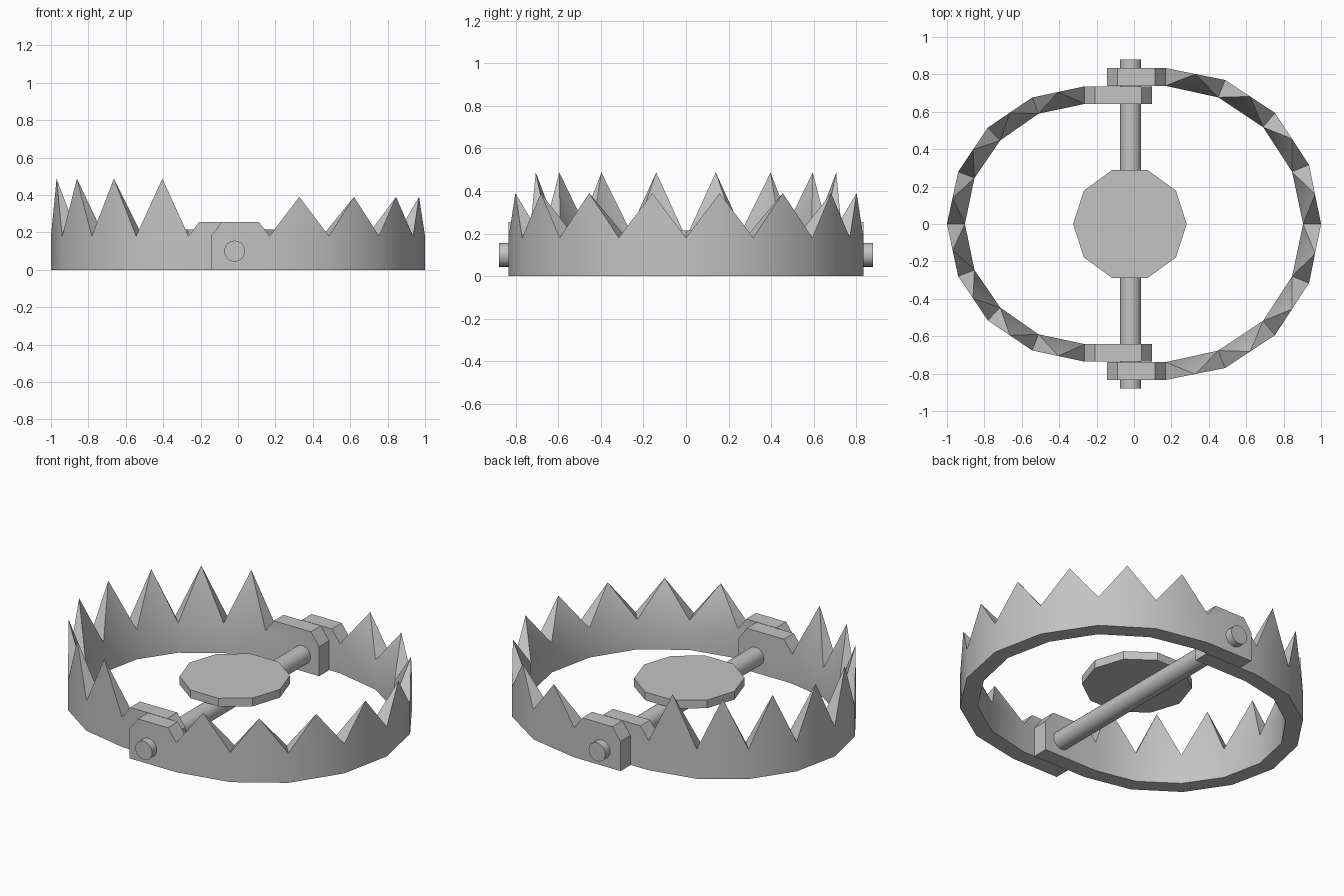
import bpy
import bmesh
from math import radians
from mathutils import Matrix

if "Cube" in bpy.data.objects:
    bpy.data.objects.remove(bpy.data.objects["Cube"], do_unlink=True)

steel = bpy.data.materials.new("grey_steel")
steel.use_nodes = True
grey = (0.55, 0.55, 0.55, 1)
steel.diffuse_color = grey
steel.node_tree.nodes["Principled BSDF"].inputs["Base Color"].default_value = grey

VALLEY, PLATE_TOP = 0.18, 0.255


def finish(name, bm, angle=30):
    bmesh.ops.remove_doubles(bm, verts=bm.verts, dist=0.0005)
    bmesh.ops.recalc_face_normals(bm, faces=bm.faces)
    mesh = bpy.data.meshes.new(name)
    bm.to_mesh(mesh)
    bm.free()
    mesh.materials.append(steel)
    obj = bpy.data.objects.new(name, mesh)
    bpy.context.collection.objects.link(obj)
    bpy.ops.object.select_all(action='DESELECT')
    obj.select_set(True)
    bpy.context.view_layer.objects.active = obj
    bpy.ops.object.shade_smooth_by_angle(angle=radians(angle))
    return obj


def make_jaw(name, outer, inner, tip_z, plate_end):
    """Toothed half ring; points run from the middle to the hinge plate."""
    bm = bmesh.new()

    def face(*pts):
        bm.faces.new([bm.verts.new(p) for p in pts])

    for s in (1, -1):
        def at(p, z):
            return (p[0], s * p[1], z)

        # Ring segments, each carrying one tooth with its tip on the outer wall
        for o0, o1, i0, i1 in zip(outer, outer[1:], inner, inner[1:]):
            tip = ((o0[0] + o1[0]) / 2, s * (o0[1] + o1[1]) / 2, tip_z)
            a, b, c, d = (at(p, VALLEY) for p in (o0, o1, i1, i0))
            face(at(o0, 0), at(o1, 0), b, tip, a)
            face(at(i0, 0), at(i1, 0), c, d)
            face(at(o0, 0), at(o1, 0), at(i1, 0), at(i0, 0))
            face(d, c, tip)
            face(a, d, tip)
            face(b, c, tip)

        # Hinge plate with chamfered upper corners
        start = outer[-1][0]
        step = 0.055 if plate_end > start else -0.055
        profile = [(start, 0), (start, VALLEY), (start + step, PLATE_TOP),
                   (plate_end - step, PLATE_TOP), (plate_end, VALLEY), (plate_end, 0)]
        yo, yi = s * outer[-1][1], s * inner[-1][1]
        face(*[(x, yo, z) for x, z in profile])
        face(*[(x, yi, z) for x, z in profile])
        for k, (p, q) in enumerate(zip(profile, profile[1:] + profile[:1])):
            if k:  # the joint with the ring stays open
                face((p[0], yo, p[1]), (q[0], yo, q[1]), (q[0], yi, q[1]), (p[0], yi, p[1]))
    return finish(name, bm)


def make_cylinder(name, radius, depth, sides, matrix):
    bm = bmesh.new()
    bmesh.ops.create_cone(bm, cap_ends=True, segments=sides, radius1=radius,
                          radius2=radius, depth=depth, matrix=matrix)
    return finish(name, bm)


# Toothed jaws
make_jaw("left_jaw",
         [(1, 0), (0.936, 0.316), (0.754, 0.594), (0.487, 0.77), (0.168, 0.834)],
         [(0.904, 0), (0.845, 0.28), (0.69, 0.518), (0.45, 0.677), (0.168, 0.739)],
         0.39, -0.144)
make_jaw("right_jaw",
         [(-1, 0), (-0.94, 0.28), (-0.782, 0.515), (-0.545, 0.676), (-0.264, 0.736)],
         [(-0.904, 0), (-0.853, 0.246), (-0.715, 0.447), (-0.51, 0.59), (-0.264, 0.642)],
         0.487, 0.096)

# Hinge rod through both pairs of plates
make_cylinder("hinge_rod", 0.056, 1.76, 24,
              Matrix.Translation((-0.018, 0, 0.1)) @ Matrix.Rotation(radians(90), 4, 'X'))

# Ten-sided trigger plate, one corner facing the side
corner = Matrix.Rotation(radians(0), 4, 'Z')
make_cylinder("trigger_plate", 0.304, 0.05, 10,
              Matrix.Translation((-0.022, 0, 0.19)) @ Matrix.Rotation(radians(90), 4, 'Z'))
